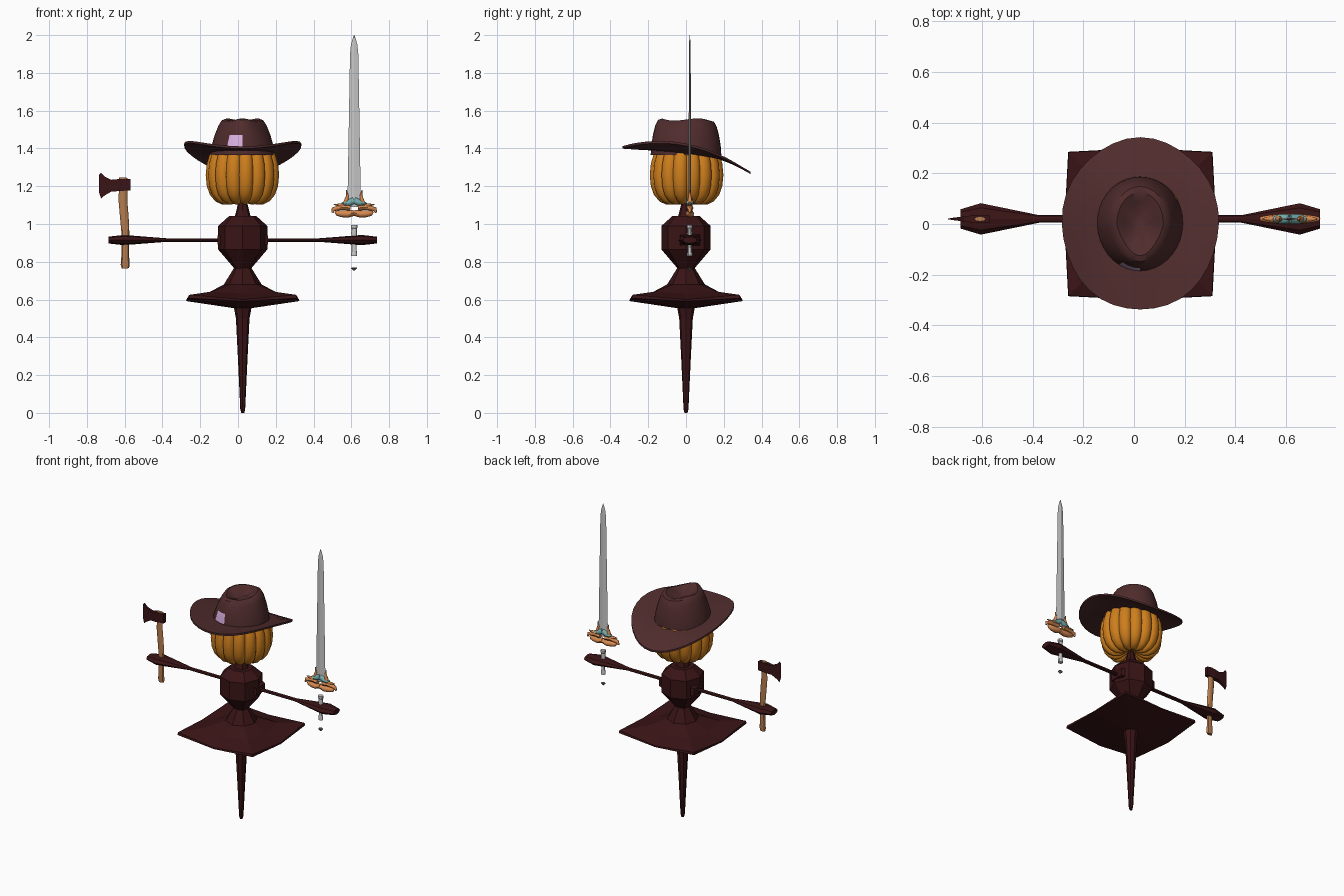
import bpy, bmesh, math
from mathutils import Vector

cube = bpy.data.objects.get("Cube")
if cube:
    bpy.data.objects.remove(cube)


def material(name, r, g, b):
    m = bpy.data.materials.new(name)
    m.use_nodes = True
    m.diffuse_color = (r, g, b, 1)
    m.node_tree.nodes["Principled BSDF"].inputs["Base Color"].default_value = (r, g, b, 1)
    return m


MAROON = material("dark maroon", 0.042, 0.007, 0.008)
FELT = material("brown felt", 0.08, 0.025, 0.026)
LILAC = material("lilac patch", 0.7, 0.44, 0.76)
PUMPKIN = material("pumpkin orange", 0.62, 0.21, 0.012)
WOOD = material("tan wood", 0.46, 0.2, 0.075)
STEEL = material("pale steel", 0.58, 0.58, 0.58)
COPPER = material("copper orange", 0.68, 0.25, 0.08)
TEAL = material("teal", 0.18, 0.42, 0.43)
GREY = material("dark grey", 0.12, 0.12, 0.12)

CX = 0.025    # body axis
HY = 0.02     # depth of arms and weapons
SX = 0.615    # sword axis


def loft(name, rings, mats, smooth=None, closed=False, rule=None):
    """Skin a list of equal-sized rings; cap the ends unless closed."""
    bm = bmesh.new()
    vs = [[bm.verts.new(p) for p in ring] for ring in rings]
    n = len(vs[0])
    for i in range(len(vs) if closed else len(vs) - 1):
        a, b = vs[i], vs[(i + 1) % len(vs)]
        for k in range(n):
            f = bm.faces.new((a[k], a[(k + 1) % n], b[(k + 1) % n], b[k]))
            if rule:
                f.material_index = rule(i, k)
    if not closed:
        bm.faces.new(vs[0])
        bm.faces.new(vs[-1])
    bmesh.ops.recalc_face_normals(bm, faces=bm.faces)
    me = bpy.data.meshes.new(name)
    bm.to_mesh(me)
    bm.free()
    ob = bpy.data.objects.new(name, me)
    bpy.context.collection.objects.link(ob)
    for m in mats:
        me.materials.append(m)
    if smooth:
        bpy.ops.object.select_all(action='DESELECT')
        ob.select_set(True)
        bpy.context.view_layer.objects.active = ob
        bpy.ops.object.shade_smooth_by_angle(angle=math.radians(smooth))
    return ob


def octagon(z, mid, corner, lift=0):
    """Eight points: four side middles and four corners, corners lifted."""
    ring = []
    for k in range(8):
        a = k * math.pi / 4
        r = corner * math.sqrt(2) if k % 2 else mid
        ring.append((CX + r * math.cos(a), r * math.sin(a), z + lift * (k % 2)))
    return ring


def oval(cx, cy, z, rx, ry, n=12):
    return [(cx + rx * math.cos(k * math.tau / n), cy + ry * math.sin(k * math.tau / n), z)
            for k in range(n)]


def sweep(name, path, mat, n=8, smooth=None):
    """Tube along (x, z, half width, half depth) points in the plane y = HY."""
    rings = []
    for i, (x, z, w, d) in enumerate(path):
        a, b = path[max(i - 1, 0)], path[min(i + 1, len(path) - 1)]
        t = Vector((b[0] - a[0], b[1] - a[1])).normalized()
        ring = []
        for k in range(n):
            ang = (k + 0.5 * (n == 4)) * math.tau / n
            s = math.sqrt(2) if n == 4 else 1
            u, v = s * w * math.cos(ang), s * d * math.sin(ang)
            ring.append((x - t.y * u, HY + v, z + t.x * u))
        rings.append(ring)
    return loft(name, rings, [mat], smooth)


# Body: pole leg, flared skirt, torso, neck
loft("pole_leg", [octagon(z, r, r * 0.75) for z, r in
     ((0, 0.008), (0.02, 0.013), (0.3, 0.026), (0.5, 0.036), (0.565, 0.048))], [MAROON])
loft("skirt", [octagon(0.555, 0.05, 0.04), octagon(0.592, 0.3, 0.285, 0.015),
     octagon(0.6, 0.298, 0.283, 0.025), octagon(0.632, 0.19, 0.165, 0.01),
     octagon(0.68, 0.1, 0.07), octagon(0.785, 0.035, 0.027)], [MAROON])
loft("torso", [octagon(z, m, c) for z, m, c in
     ((0.765, 0.045, 0.035), (0.865, 0.13, 0.095), (0.99, 0.13, 0.095), (1.042, 0.072, 0.055))],
     [MAROON])
loft("neck", [octagon(1.03, 0.045, 0.035), octagon(1.07, 0.034, 0.025),
     octagon(1.13, 0.02, 0.014)], [MAROON])

# Arms ending in paddle hands
for name, s in (("left_arm", 1), ("right_arm", -1)):
    sweep(name, [(CX + s * x, 0.915, w, d) for x, w, d in
          ((0.11, 0.009, 0.015), (0.4, 0.009, 0.015), (0.63, 0.027, 0.062), (0.71, 0.018, 0.038))],
          MAROON)
    sweep(name + "_socket", [(CX + s * 0.11, 0.915, 0.03, 0.055),
          (CX + s * 0.134, 0.915, 0.024, 0.048)], MAROON, 4)

# Ribbed pumpkin head
LOBES, PER = 15, 8
rings = []
for z, r in ((1.125, 0.03), (1.105, 0.075), (1.103, 0.11), (1.12, 0.145), (1.155, 0.174), (1.2, 0.19),
             (1.26, 0.196), (1.32, 0.19), (1.37, 0.175), (1.41, 0.15), (1.43, 0.11), (1.42, 0.04)):
    ring = []
    for k in range(LOBES * PER):
        a = k * math.tau / (LOBES * PER)
        bulge = abs(math.sin(a * LOBES / 2)) ** 0.6
        rr = r * (0.9 + 0.1 * bulge)
        ring.append((CX + rr * math.cos(a), 0.003 + rr * math.sin(a), z + 0.012 * (1 - bulge) * (z < 1.13)))
    rings.append(ring)
loft("pumpkin_head", rings, [PUMPKIN], 50)

# Hat brim: raised at front and sides, drooping at the back
SEG = 36


def brim_ring(t, dz):
    ring = []
    for k in range(SEG):
        a = k * math.tau / SEG
        c, s = math.cos(a), math.sin(a)
        inner = 1.375 - 0.02 * s
        outer = 1.42 - 0.0675 * s - 0.0825 * s * s
        wave = 1 + 0.008 * t * math.sin(5 * a)
        ring.append((0.025 + (0.15 + 0.16 * t) * c * wave, (0.165 + 0.175 * t) * s * wave,
                     inner + (outer - inner) * t ** 1.3 + dz))
    return ring


STEPS = (0, 0.35, 0.7, 1)
loft("hat_brim", [brim_ring(t, 0.006) for t in STEPS] +
     [brim_ring(t, -0.006) for t in reversed(STEPS)], [FELT], 40, closed=True)

# Hat crown, pinched at the front and dented on top, with a sewn patch
rings = []
for z, rx, ry, pinch in ((1.365, 0.172, 0.187, 0), (1.405, 0.166, 0.185, 0), (1.47, 0.148, 0.175, 0.08),
                         (1.52, 0.128, 0.162, 0.18), (1.546, 0.112, 0.148, 0.25),
                         (1.553, 0.092, 0.125, 0.3), (1.538, 0.065, 0.09, 0.35), (1.52, 0.03, 0.045, 0.35)):
    ring = []
    for k in range(SEG):
        a = k * math.tau / SEG
        c, s = math.cos(a), math.sin(a)
        w = 1 - pinch * max(0, -s)
        ring.append((0.024 + rx * c * w, ry * s, z + 0.02 * pinch * math.sin(3 * a)))
    rings.append(ring)
loft("hat_crown", rings, [FELT, LILAC], 40,
     rule=lambda i, k: int(i == 1 and 24 <= k <= 26))

# Sword blade: diamond section
loft("sword_blade", [[(SX - w, HY, z), (SX, HY - t, z), (SX + w, HY, z), (SX, HY + t, z)]
     for z, w, t in ((1.09, 0.036, 0.007), (1.2, 0.034, 0.006), (1.9, 0.022, 0.005),
                     (1.95, 0.017, 0.004), (1.985, 0.007, 0.002), (2.0, 0.001, 0.001))], [STEEL])

# Sword grip in two turned pieces, and pommel
for name, prof in (("upper_grip", ((0.93, 0.013), (0.95, 0.016), (0.975, 0.014), (0.98, 0.018), (0.995, 0.018))),
                   ("lower_grip", ((0.83, 0.016), (0.845, 0.016), (0.86, 0.013), (0.9, 0.013)))):
    loft(name, [oval(SX, HY, z, r, r * 0.85) for z, r in prof], [STEEL], 30)
loft("pommel", [oval(SX, HY, 0.753, 0.003, 0.003), oval(SX, HY, 0.766, 0.016, 0.013),
     oval(SX, HY, 0.77, 0.013, 0.011)], [GREY])

# Sword guard: mirrored scrolls, horns and spikes around a teal chevron
GUARD = {
    "scroll": (COPPER, ((0, 1.06, 0.016, 0.021), (0.035, 1.052, 0.019, 0.022), (0.065, 1.054, 0.018, 0.018),
                        (0.09, 1.058, 0.014, 0.012), (0.1, 1.066, 0.005, 0.005))),
    "horn": (COPPER, ((0.02, 1.085, 0.014, 0.02), (0.055, 1.088, 0.014, 0.017), (0.09, 1.084, 0.012, 0.014),
                      (0.11, 1.078, 0.012, 0.01), (0.116, 1.06, 0.005, 0.006))),
    "feather": (COPPER, ((0.04, 1.09, 0.014, 0.014), (0.075, 1.1, 0.009, 0.01), (0.108, 1.103, 0.002, 0.003))),
    "spike": (COPPER, ((0.05, 1.085, 0.016, 0.015), (0.043, 1.12, 0.012, 0.012),
                       (0.036, 1.15, 0.007, 0.008), (0.041, 1.18, 0.002, 0.002))),
    "chevron": (TEAL, ((0, 1.125, 0.02, 0.018), (0.025, 1.113, 0.018, 0.02), (0.05, 1.105, 0.012, 0.016),
                       (0.066, 1.112, 0.003, 0.006))),
}
for part, (mat, path) in GUARD.items():
    for side, s in (("left", 1), ("right", -1)):
        sweep(f"guard_{part}_{side}", [(SX + s * x, z, w, d) for x, z, w, d in path], mat, 8, 50)

# Axe handle and head
sweep("axe_handle", [(-0.596, 0.765, 0.019, 0.011), (-0.597, 0.785, 0.024, 0.013), (-0.597, 0.85, 0.019, 0.012),
      (-0.596, 0.95, 0.021, 0.012), (-0.602, 1.04, 0.023, 0.012), (-0.609, 1.12, 0.023, 0.011),
      (-0.608, 1.245, 0.022, 0.01)], WOOD, 8, 40)
loft("axe_head", [[(x, HY - d, lo), (x, HY + d, lo), (x, HY + d, hi), (x, HY - d, hi)]
     for x, lo, hi, d in ((-0.57, 1.178, 1.238, 0.013), (-0.63, 1.174, 1.238, 0.015),
                          (-0.67, 1.172, 1.234, 0.01), (-0.705, 1.152, 1.25, 0.006),
                          (-0.725, 1.135, 1.272, 0.003), (-0.735, 1.165, 1.262, 0.001))], [MAROON])
